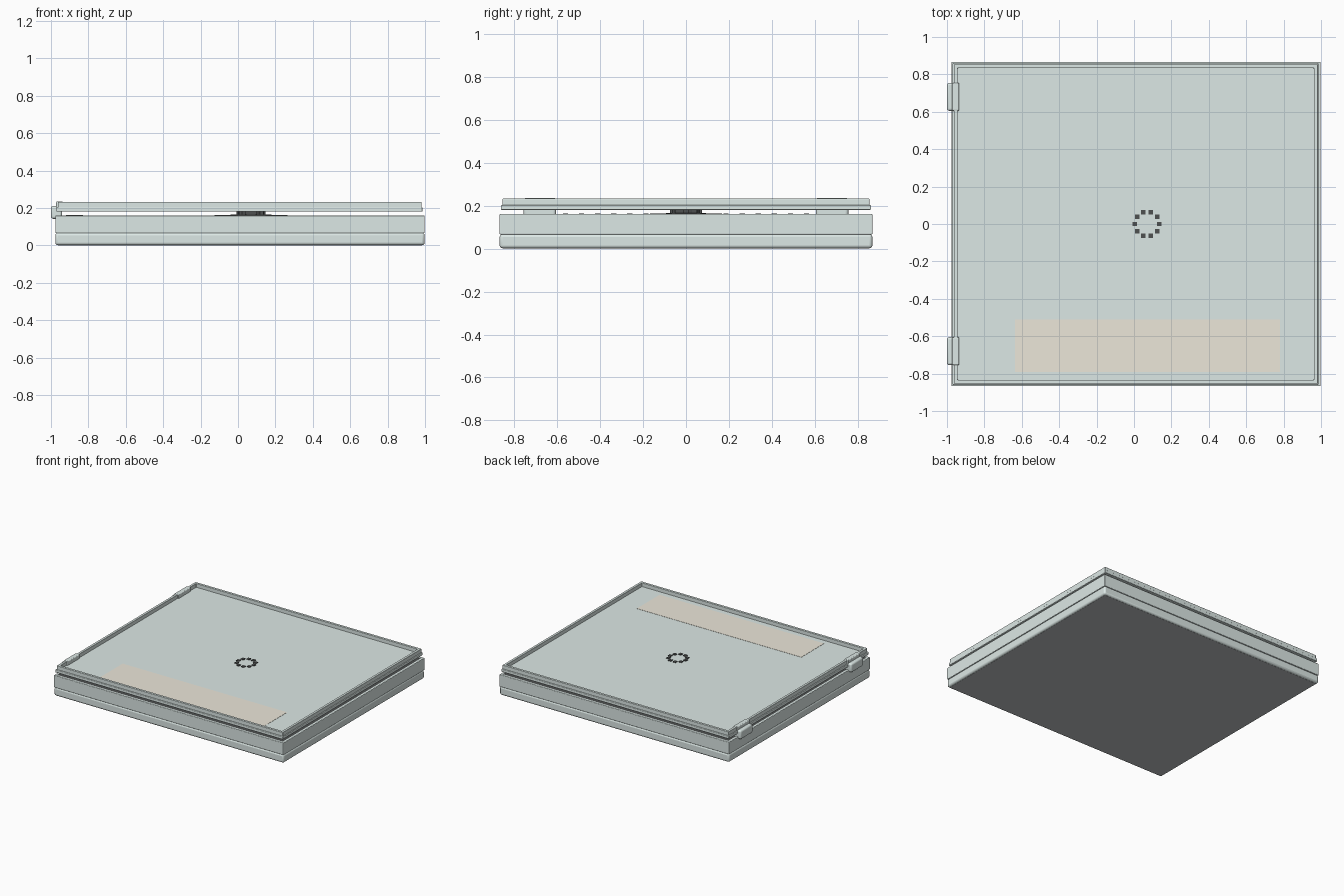
import bpy, bmesh, math
from mathutils import Matrix

if "Cube" in bpy.data.objects:
    bpy.data.objects.remove(bpy.data.objects["Cube"])

CX = 0.07  # disc centre in x


def material(name, rgb):
    m = bpy.data.materials.new(name)
    m.diffuse_color = (*rgb, 1)
    m.use_nodes = True
    m.node_tree.nodes["Principled BSDF"].inputs["Base Color"].default_value = m.diffuse_color
    return m


CLEAR = material("clear_plastic", (0.72, 0.81, 0.79))
DARK = material("dark_plastic", (0.075, 0.08, 0.08))
PAPER = material("label_paper", (0.84, 0.80, 0.70))
BACK = material("back_paper", (0.51, 0.53, 0.54))
SILVER = material("disc_silver", (0.6, 0.63, 0.65))


def finish(name, bm, mat, bevel=0.0):
    bmesh.ops.recalc_face_normals(bm, faces=bm.faces[:])
    me = bpy.data.meshes.new(name)
    bm.to_mesh(me)
    bm.free()
    me.materials.append(mat)
    ob = bpy.data.objects.new(name, me)
    bpy.context.collection.objects.link(ob)
    if bevel:
        b = ob.modifiers.new("bevel", 'BEVEL')
        b.width, b.segments, b.limit_method = bevel, 3, 'ANGLE'
    return ob


def add_box(bm, x, y, z):
    size = [b - a for a, b in (x, y, z)]
    mid = [(a + b) / 2 for a, b in (x, y, z)]
    bmesh.ops.create_cube(bm, size=1, matrix=Matrix.Translation(mid) @ Matrix.Diagonal((*size, 1)))


def box(name, x, y, z, mat, bevel=0.0):
    bm = bmesh.new()
    add_box(bm, x, y, z)
    return finish(name, bm, mat, bevel)


def frame(name, x, y, z, wall, mat, bevel):
    # rectangular ring with an open middle
    bm = bmesh.new()
    loops = []
    for inset, h in ((0, z[0]), (0, z[1]), (wall, z[1]), (wall, z[0])):
        xa, xb, ya, yb = x[0] + inset, x[1] - inset, y[0] + inset, y[1] - inset
        loops.append([bm.verts.new((*p, h)) for p in
                      ((xa, ya), (xb, ya), (xb, yb), (xa, yb))])
    for i in range(4):
        a, b = loops[i], loops[(i + 1) % 4]
        for j in range(4):
            k = (j + 1) % 4
            bm.faces.new((a[j], a[k], b[k], b[j]))
    return finish(name, bm, mat, bevel)


def ring(name, profile, mat, n=96):
    # closed (radius, height) profile turned about the disc centre
    bm = bmesh.new()
    rows = [[bm.verts.new((CX + r * math.cos(t), r * math.sin(t), h)) for r, h in profile]
            for t in (2 * math.pi * i / n for i in range(n))]
    m = len(profile)
    for i in range(n):
        a, b = rows[i], rows[(i + 1) % n]
        for j in range(m):
            k = (j + 1) % m
            bm.faces.new((a[j], b[j], b[k], a[k]))
    smooth(finish(name, bm, mat))


def smooth(ob):
    bpy.context.view_layer.objects.active = ob
    ob.select_set(True)
    bpy.ops.object.shade_smooth_by_angle(angle=math.radians(35))
    ob.select_set(False)


# Base: lower shell, upper wall and back paper on the underside
BX, BY = (-0.977, 0.998), (-0.867, 0.867)
smooth(box("lower_shell", BX, BY, (0.001, 0.067), CLEAR, 0.014))
box("back_insert", (-0.962, 0.983), (-0.852, 0.852), (0.0, 0.01), BACK)
frame("upper_wall", BX, BY, (0.065, 0.16), 0.02, CLEAR, 0.004)

# Tray with round disc recess
tray = box("tray", (-0.957, 0.978), (-0.847, 0.847), (0.066, 0.156), DARK)
bm = bmesh.new()
bmesh.ops.create_cone(bm, cap_ends=True, segments=96, radius1=0.81, radius2=0.81,
                      depth=0.1, matrix=Matrix.Translation((CX, 0, 0.18)))
cutter = finish("recess_cutter", bm, DARK)
cutter.hide_render = True
cutter.hide_set(True)
cut = tray.modifiers.new("recess", 'BOOLEAN')
cut.object, cut.operation, cut.solver = cutter, 'DIFFERENCE', 'EXACT'

# Disc, the raised ring around the hub, and the hub
ring("disc", [(0.1, 0.136), (0.79, 0.136), (0.79, 0.148), (0.1, 0.148)], SILVER)
ring("hub_ring", [(0.06, 0.132), (0.22, 0.132), (0.22, 0.16), (0.06, 0.165)], DARK)
ring("hub_wall", [(0.05, 0.132), (0.07, 0.132), (0.07, 0.185), (0.05, 0.185)], DARK, 48)

# Hub teeth that reach through the lid panel
bm = bmesh.new()
for i in range(10):
    t = math.tau * i / 10
    x, y = CX + 0.066 * math.cos(t), 0.066 * math.sin(t)
    add_box(bm, (x - 0.012, x + 0.012), (y - 0.012, y + 0.012), (0.16, 0.208))
finish("hub_teeth", bm, DARK)

# Ribs along the hinge side of the tray
bm = bmesh.new()
for i in range(16):
    y = -0.56 + i * 1.12 / 15
    add_box(bm, (-0.92, -0.83), (y - 0.012, y + 0.012), (0.15, 0.162))
finish("spine_ribs", bm, DARK)

# Lid: lower lip, upper rim, sunken panel
frame("lid_lip", (-0.97, 0.987), (-0.86, 0.86), (0.18, 0.203), 0.028, CLEAR, 0.004)
frame("lid_rim", (-0.963, 0.982), (-0.853, 0.853), (0.19, 0.232), 0.02, CLEAR, 0.003)
box("lid_panel", (-0.948, 0.967), (-0.838, 0.838), (0.182, 0.203), CLEAR)
box("paper_label", (-0.635, 0.78), (-0.79, -0.51), (0.2, 0.2045), PAPER)

# Hinge tabs with a cap that clips over the lid rim
for side, s in (("front", -1), ("back", 1)):
    ys = (s * 0.68 - 0.075, s * 0.68 + 0.075)
    smooth(box(side + "_hinge_tab", (-1.0, -0.94), ys, (0.142, 0.21), CLEAR, 0.012))
    box(side + "_hinge_cap", (-0.972, -0.935), ys, (0.19, 0.234), CLEAR, 0.006)
